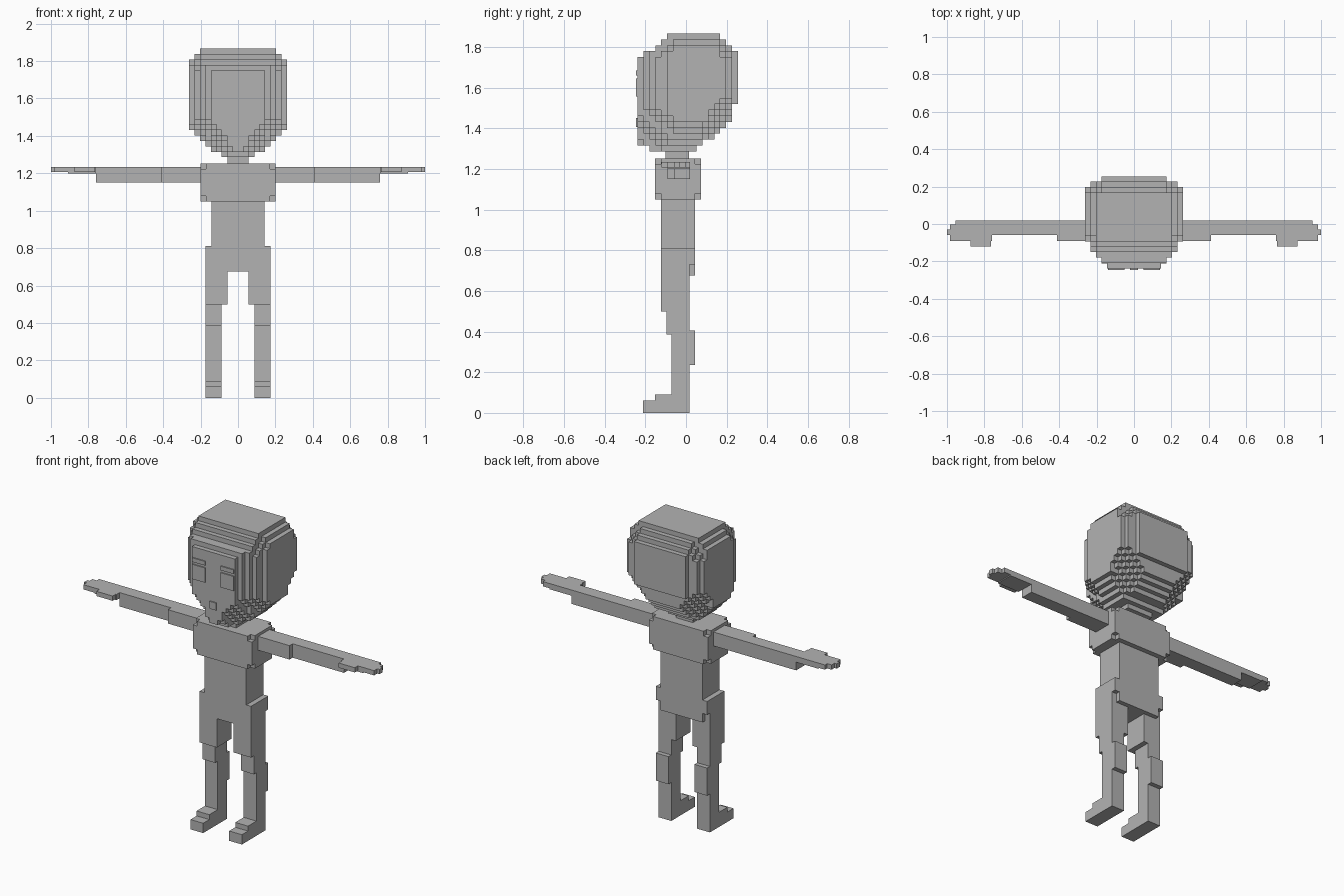
import bpy, bmesh

if "Cube" in bpy.data.objects:
    bpy.data.objects.remove(bpy.data.objects["Cube"])

grey = bpy.data.materials.new("plain_grey")
grey.diffuse_color = (0.45, 0.45, 0.45, 1)
grey.use_nodes = True
grey.node_tree.nodes["Principled BSDF"].inputs["Base Color"].default_value = grey.diffuse_color
V = 0.029  # block size


def solid(name, xs, ys, zs, filled):
    """Boundary surface of the grid cells whose centre passes the test."""
    grid = (xs, ys, zs)
    n = [len(g) - 1 for g in grid]
    mid = [[(a + b) / 2 for a, b in zip(g, g[1:])] for g in grid]
    cells = {(i, j, k) for i in range(n[0]) for j in range(n[1]) for k in range(n[2])
             if filled(mid[0][i], mid[1][j], mid[2][k])}
    bm = bmesh.new()
    for c in cells:
        for ax in range(3):
            for s in (0, 1):
                nb = list(c)
                nb[ax] += 2 * s - 1
                if tuple(nb) in cells:
                    continue
                u, w = (ax + 1) % 3, (ax + 2) % 3
                loop = [(0, 0), (1, 0), (1, 1), (0, 1)]
                vs = []
                for du, dw in (loop if s else loop[::-1]):
                    q = list(c)
                    q[ax] += s
                    q[u] += du
                    q[w] += dw
                    vs.append(bm.verts.new([grid[a][q[a]] for a in range(3)]))
                bm.faces.new(vs)
    bmesh.ops.remove_doubles(bm, verts=bm.verts, dist=0.0005)
    bmesh.ops.dissolve_limit(bm, angle_limit=0.01, verts=bm.verts, edges=bm.edges)
    me = bpy.data.meshes.new(name)
    bm.to_mesh(me)
    bm.free()
    me.materials.append(grey)
    ob = bpy.data.objects.new(name, me)
    bpy.context.collection.objects.link(ob)
    return ob


def boxes(name, parts, mirror=False):
    """Union of boxes (x0, x1, y0, y1, z0, z1), optionally mirrored in x."""
    if mirror:
        parts = parts + [(-b[1], -b[0]) + tuple(b[2:]) for b in parts]
    axes = [sorted({round(b[2 * a + s], 4) for b in parts for s in (0, 1)}) for a in range(3)]
    return solid(name, *axes, lambda x, y, z: any(
        b[0] < x < b[1] and b[2] < y < b[3] and b[4] < z < b[5] for b in parts))


# head: blocks kept inside a set of slanted limits
def below(a, b, p, q):
    """True when (a, b) lies on the inner side of the line p-q."""
    return (q[0] - p[0]) * (b - p[1]) - (q[1] - p[1]) * (a - p[0]) >= 0


def in_head(x, y, z):
    x = abs(x)
    rules = (
        below(x, y, (.135, -.25), (.275, -.07)),       # cheeks
        below(x, y, (.275, .19), (.13, .26)),          # back sides
        below(x, z, (.06, 1.265), (.265, 1.45)),       # jaw
        below(x, z, (.275, 1.80), (.16, 1.875)),       # crown sides
        below(y, z, (-.07, 1.873), (-.255, 1.715)),    # forehead
        below(y, z, (.255, 1.77), (.13, 1.873)),       # crown back
        below(y, z, (.215, 1.43), (.255, 1.575)),      # back of skull
        below(y, z, (.03, 1.275), (.215, 1.43)),       # nape
        below(y, z, (-.245, 1.31), (-.08, 1.28)),      # chin
        # bevelled corners
        x - y * .8 - (z - 1.62) * .75 <= .42,
        x - y * .8 + (z - 1.62) * .75 <= .43,
        x * .8 + y + (1.62 - z) * .9 <= .45,
        x * .8 + y + (z - 1.62) * .8 <= .49,
    )
    return all(rules)


solid("head", [V * i for i in range(-9, 10)],
      [-.238 + V * i for i in range(18)],
      [1.286 + V * i for i in range(21)], in_head)

# face details
boxes("eyes", [(.052, .14, -.245, -.237, 1.555, 1.645)], True)
boxes("brows", [(.052, .14, -.245, -.237, 1.66, 1.685)], True)
boxes("mouth", [(-.022, .022, -.245, -.237, 1.405, 1.45)])

boxes("neck", [(-.057, .057, -.1, .015, 1.25, 1.34)])

# chest with the eight corner blocks missing
boxes("chest", [(-.2 + V, .2 - V, -.152, .074, 1.05, 1.252),
                (-.2, .2, -.152 + V, .074 - V, 1.05, 1.252),
                (-.2, .2, -.152, .074, 1.05 + V, 1.252 - V)])

# waist and pelvis
boxes("waist", [(-.142, .142, -.123, .044, .675, 1.05)])
boxes("hips", [(.142, .174, -.123, .044, .73, .812),
               (.142, .174, -.123, .017, .675, .73)], True)

# legs with thigh, knee, calf and stepped foot
boxes("legs", [(.057, .174, -.123, .017, .4985, .675),
               (.088, .174, -.096, .017, .386, .4985),
               (.088, .174, -.071, .017, 0, .386),
               (.088, .174, .017, .044, .235, .404),
               (.088, .174, -.152, -.071, 0, .09),
               (.088, .174, -.211, -.152, 0, .06)], True)

# arms
boxes("arms", [(.2, .412, -.09, .02, 1.15, 1.235),
               (.412, .76, -.06, .02, 1.15, 1.235)], True)

# hands with thumb and tapering fingertips
boxes("hands", [(.76, .91, -.09, .02, 1.2, 1.235),
                (.91, .955, -.09, .02, 1.206, 1.235),
                (.955, .985, -.09, -.002, 1.206, 1.235),
                (.985, 1.0, -.06, -.03, 1.206, 1.235),
                (.765, .875, -.12, -.09, 1.206, 1.235)], True)
